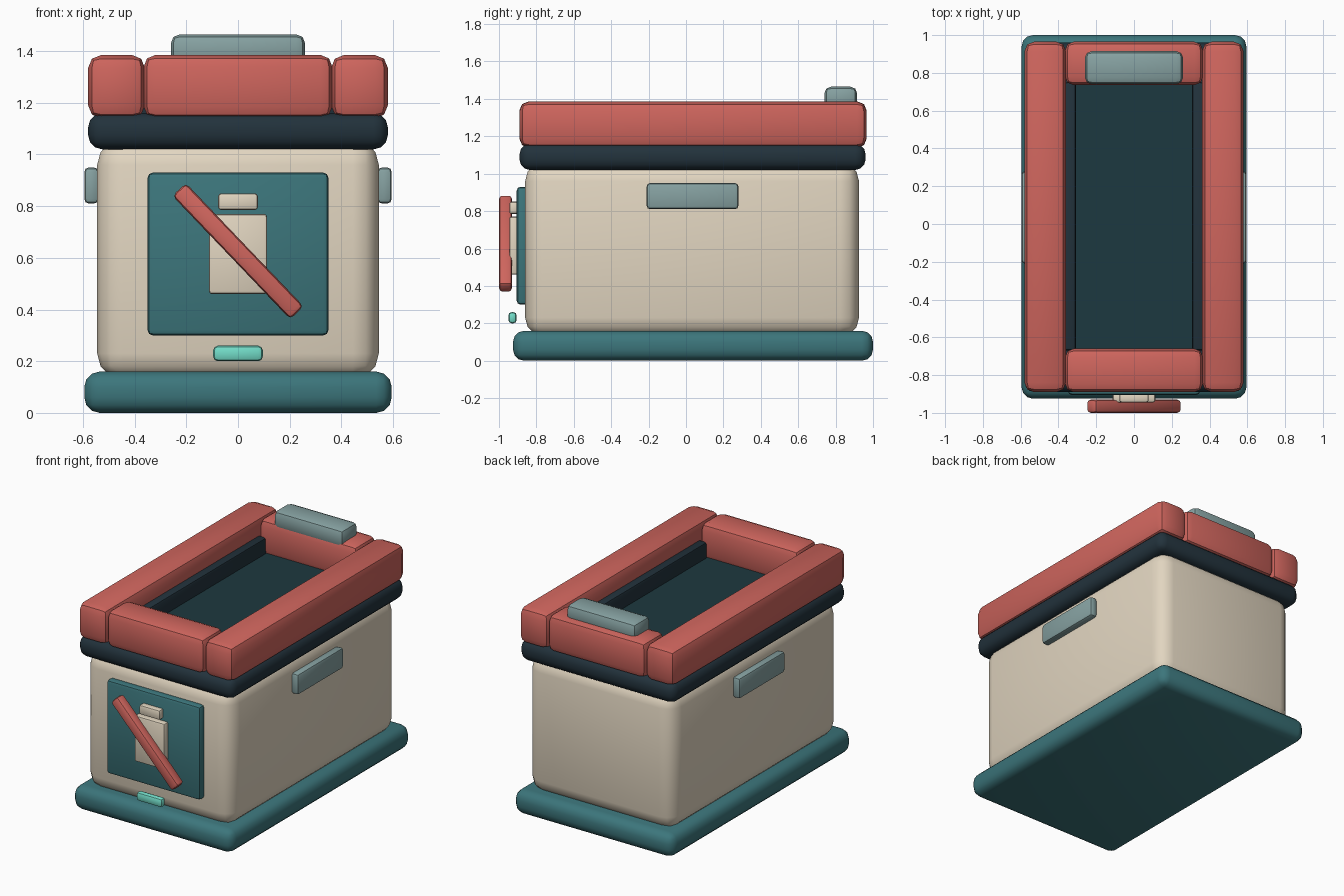
import bpy, math

if "Cube" in bpy.data.objects:
    bpy.data.objects.remove(bpy.data.objects["Cube"])


def material(name, rgb):
    m = bpy.data.materials.new(name)
    m.diffuse_color = (*rgb, 1)
    m.use_nodes = True
    m.node_tree.nodes["Principled BSDF"].inputs["Base Color"].default_value = m.diffuse_color
    return m


CREAM = material("cream", (0.76, 0.67, 0.53))
TEAL = material("teal", (0.045, 0.18, 0.20))
RED = material("coral", (0.62, 0.13, 0.11))
NAVY = material("navy", (0.016, 0.032, 0.045))
SAGE = material("sage", (0.24, 0.36, 0.36))
MINT = material("mint", (0.17, 0.72, 0.58))
DEEP = material("deep_teal", (0.012, 0.04, 0.05))


def box(name, x, y, z, mat, bevel, segments=2, tilt=0):
    """Bevelled box from (min, max) ranges, optionally tilted about y."""
    bpy.ops.mesh.primitive_cube_add(size=1)
    ob = bpy.context.object
    ob.name = name
    ob.scale = [r[1] - r[0] for r in (x, y, z)]
    bpy.ops.object.transform_apply(location=False, rotation=False, scale=True)
    ob.location = [(r[0] + r[1]) / 2 for r in (x, y, z)]
    ob.rotation_euler.y = tilt
    ob.data.materials.append(mat)
    mod = ob.modifiers.new("bevel", "BEVEL")
    mod.width, mod.segments = bevel, segments
    bpy.ops.object.modifier_apply(modifier=mod.name)
    bpy.ops.object.shade_smooth_by_angle(angle=math.radians(40))
    return ob


# Base, body and collar
box("base_plinth", (-0.595, 0.595), (-0.925, 1.0), (0, 0.16), TEAL, 0.06, 3)
box("body", (-0.545, 0.545), (-0.86, 0.925), (0.13, 1.06), CREAM, 0.10, 3)
box("collar", (-0.58, 0.58), (-0.89, 0.96), (1.02, 1.16), NAVY, 0.055, 3)
box("bin_floor", (-0.32, 0.32), (-0.68, 0.76), (1.10, 1.165), DEEP, 0.005, 1)

# Rim rails: long sides, then front and back
RIM_Z = (1.14, 1.385)
for side, s in (("left", -1), ("right", 1)):
    def span(a, b):
        return tuple(sorted((s * a, s * b)))
    box(f"{side}_rail", span(0.36, 0.58), (-0.89, 0.965), RIM_Z, RED, 0.05)
    box(f"{side}_liner", span(0.308, 0.38), (-0.67, 0.75), (1.12, 1.27), NAVY, 0.015)
    box(f"{side}_grip", span(0.54, 0.595), (-0.21, 0.28), (0.81, 0.95), SAGE, 0.018)
for name, y in (("front_rail", (-0.89, -0.66)), ("back_rail", (0.735, 0.965))):
    box(name, (-0.365, 0.365), y, RIM_Z, RED, 0.045)

# Back handle on the rim
box("back_handle", (-0.26, 0.26), (0.74, 0.915), (1.34, 1.465), SAGE, 0.035)

# Front panel with bottle sign, crossing bar and indicator
box("front_panel", (-0.35, 0.35), (-0.905, -0.84), (0.30, 0.93), TEAL, 0.02)
box("bottle_shape", (-0.113, 0.113), (-0.945, -0.895), (0.46, 0.77), CREAM, 0.012)
box("bottle_cap", (-0.077, 0.077), (-0.945, -0.895), (0.785, 0.85), CREAM, 0.012)
box("crossing_bar", (-0.33, 0.33), (-1.0, -0.93), (0.59, 0.662), RED, 0.018,
    tilt=math.radians(46.3))
box("indicator", (-0.096, 0.096), (-0.95, -0.905), (0.20, 0.26), MINT, 0.018)
